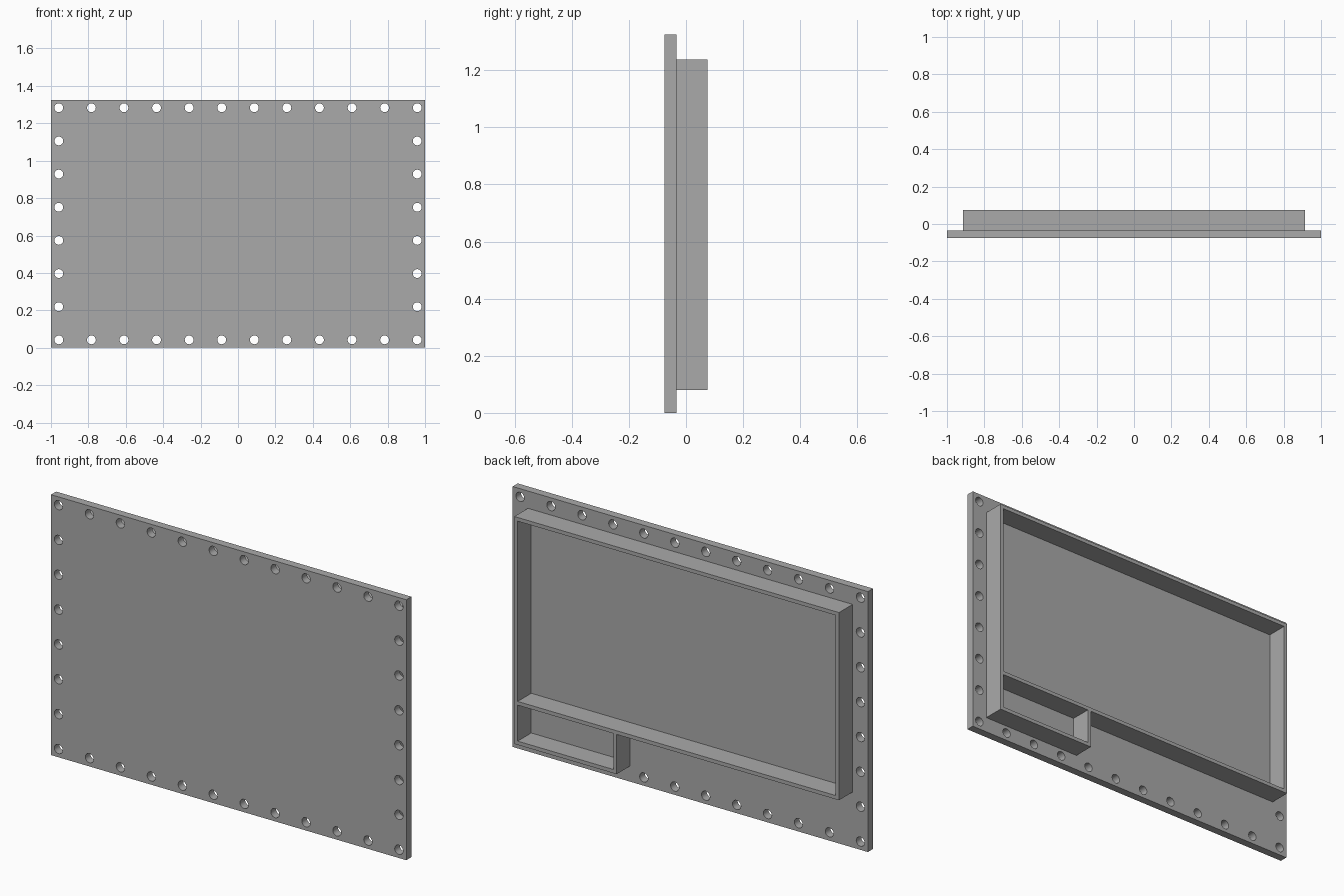
import bpy
import bmesh
import math
from mathutils import Matrix, Vector

if "Cube" in bpy.data.objects:
    bpy.data.objects.remove(bpy.data.objects["Cube"], do_unlink=True)

# Main dimensions
HEIGHT = 1.325
FRONT, PLATE_BACK, RIM_BACK = -0.075, -0.034, 0.075
SIDE, TOP, BOTTOM = 0.914, 1.237, 0.08   # outer limits of the raised rim
STEP_X, STEP_Z = 0.338, 0.282            # inner corner of the L-shaped rim
WALL = 0.019
HOLE_X, HOLE_LOW, HOLE_HIGH, HOLE_R = 0.958, 0.042, 1.283, 0.0235
COLUMNS, ROWS = 12, 8

grey = bpy.data.materials.new("plain grey")
grey.use_nodes = True
colour = (0.4, 0.4, 0.4, 1)
grey.diffuse_color = colour
grey.node_tree.nodes["Principled BSDF"].inputs["Base Color"].default_value = colour


def make_object(name, bm):
    bmesh.ops.recalc_face_normals(bm, faces=bm.faces)
    mesh = bpy.data.meshes.new(name)
    bm.to_mesh(mesh)
    bm.free()
    mesh.materials.append(grey)
    obj = bpy.data.objects.new(name, mesh)
    bpy.context.collection.objects.link(obj)
    return obj


def add_prism(bm, outline, y0, y1):
    """Extrude an outline of (x, z) points from y0 to y1."""
    face = bm.faces.new([bm.verts.new((x, y0, z)) for x, z in outline])
    extruded = bmesh.ops.extrude_face_region(bm, geom=[face], use_keep_orig=True)
    moved = [v for v in extruded["geom"] if isinstance(v, bmesh.types.BMVert)]
    bmesh.ops.translate(bm, verts=moved, vec=Vector((0, y1 - y0, 0)))


def rectangle(x0, x1, z0, z1):
    return [(x0, z0), (x1, z0), (x1, z1), (x0, z1)]


def cut(target, cutter):
    """Subtract the cutter, apply the result and discard the cutter."""
    cutter.hide_render = True
    mod = target.modifiers.new("cut", 'BOOLEAN')
    mod.operation = 'DIFFERENCE'
    mod.solver = 'EXACT'
    mod.object = cutter
    bpy.context.view_layer.objects.active = target
    bpy.ops.object.modifier_apply(modifier=mod.name)
    bpy.data.objects.remove(cutter, do_unlink=True)


# Mounting plate
bm = bmesh.new()
add_prism(bm, rectangle(-1, 1, 0, HEIGHT), FRONT, PLATE_BACK)
plate = make_object("mounting_plate", bm)

# Screw holes around the plate border
xs = [-HOLE_X + 2 * HOLE_X * i / (COLUMNS - 1) for i in range(COLUMNS)]
zs = [HOLE_LOW + (HOLE_HIGH - HOLE_LOW) * i / (ROWS - 1) for i in range(ROWS)]
spots = [(x, z) for x in xs for z in (zs[0], zs[-1])]
spots += [(x, z) for x in (xs[0], xs[-1]) for z in zs[1:-1]]
bm = bmesh.new()
turn = Matrix.Rotation(math.pi / 2, 4, 'X')
for x, z in spots:
    bmesh.ops.create_cone(
        bm, cap_ends=True, segments=32, radius1=HOLE_R, radius2=HOLE_R, depth=0.2,
        matrix=Matrix.Translation((x, (FRONT + PLATE_BACK) / 2, z)) @ turn)
cut(plate, make_object("hole_cutter", bm))

# Raised L-shaped rim on the back
bm = bmesh.new()
add_prism(bm, [(-SIDE, TOP), (SIDE, TOP), (SIDE, BOTTOM), (STEP_X, BOTTOM),
               (STEP_X, STEP_Z), (-SIDE, STEP_Z)], PLATE_BACK, RIM_BACK)
rim = make_object("compartment_rim", bm)

# Large compartment and small lower compartment
bm = bmesh.new()
for outline in (
        rectangle(-SIDE + WALL, SIDE - WALL, STEP_Z + WALL, TOP - WALL),
        rectangle(STEP_X + WALL, SIDE - WALL, BOTTOM + WALL, STEP_Z)):
    add_prism(bm, outline, PLATE_BACK - 0.1, RIM_BACK + 0.1)
cut(rim, make_object("compartment_cutter", bm))

# Smooth hole walls, crisp edges elsewhere
for obj in (plate, rim):
    bpy.ops.object.select_all(action='DESELECT')
    obj.select_set(True)
    bpy.context.view_layer.objects.active = obj
    bpy.ops.object.shade_smooth_by_angle(angle=math.radians(30))
